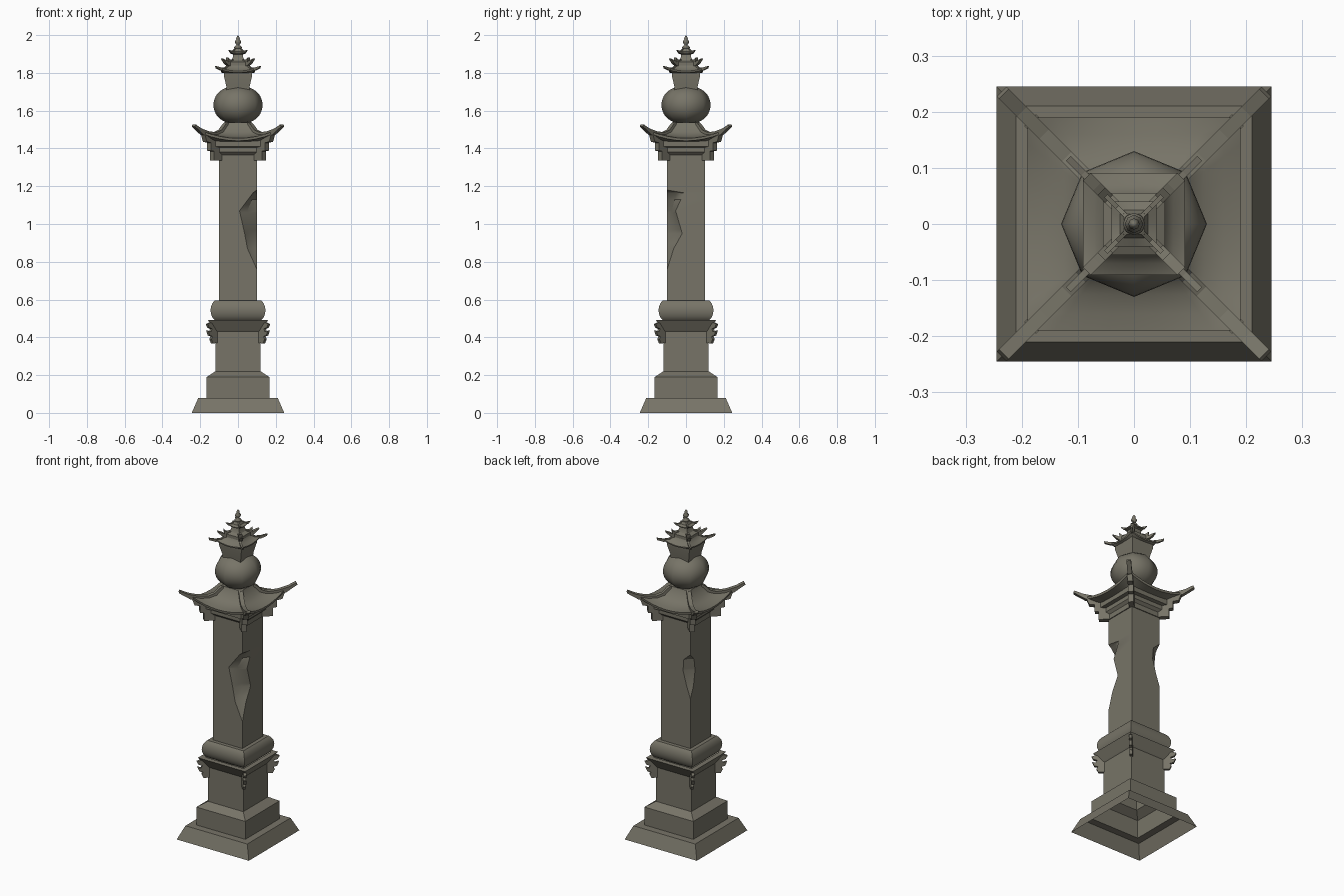
import bpy, bmesh, math

if "Cube" in bpy.data.objects:
    bpy.data.objects.remove(bpy.data.objects["Cube"])

stone = bpy.data.materials.new("weathered grey stone")
stone.diffuse_color = (0.185, 0.175, 0.137, 1)
stone.use_nodes = True
stone.node_tree.nodes["Principled BSDF"].inputs["Base Color"].default_value = stone.diffuse_color


def finish(name, bm, angle=30):
    bmesh.ops.remove_doubles(bm, verts=bm.verts, dist=0.0004)
    bmesh.ops.recalc_face_normals(bm, faces=bm.faces)
    me = bpy.data.meshes.new(name)
    bm.to_mesh(me)
    bm.free()
    me.materials.append(stone)
    ob = bpy.data.objects.new(name, me)
    bpy.context.collection.objects.link(ob)
    bpy.ops.object.select_all(action='DESELECT')
    ob.select_set(True)
    bpy.context.view_layer.objects.active = ob
    if angle:
        bpy.ops.object.shade_smooth_by_angle(angle=math.radians(angle))
    return ob


def loft(name, rings, cap_bottom=False, cap_top=False, angle=30):
    """Skin a stack of closed rings of points."""
    bm = bmesh.new()
    vs = [[bm.verts.new(p) for p in ring] for ring in rings]
    n = len(vs[0])
    for a, b in zip(vs, vs[1:]):
        for i in range(n):
            j = (i + 1) % n
            bm.faces.new((a[i], a[j], b[j], b[i]))
    if cap_bottom:
        bm.faces.new(vs[0][::-1])
    if cap_top:
        bm.faces.new(vs[-1])
    return finish(name, bm, angle)


def square(name, profile, **kw):
    """Square moulding from (half width, height) pairs."""
    return loft(name, [[(-r, -r, z), (r, -r, z), (r, r, z), (-r, r, z)]
                       for r, z in profile], **kw)


def turned(name, profile, sides=8, **kw):
    """Turned part with a vertex on each axis."""
    return loft(name, [[(r * math.cos(math.tau * i / sides),
                         r * math.sin(math.tau * i / sides), z)
                        for i in range(sides)] for r, z in profile],
                angle=60, **kw)


def roof(name, profile, n=8):
    """Square roof whose rings (half width, height, corner lift) curve up at the corners."""
    rings = []
    for r, z, lift in profile:
        ring = []
        for side in range(4):
            c, s = [(1, 0), (0, 1), (-1, 0), (0, -1)][side]
            for k in range(n):
                t = 2 * k / n - 1
                x, y = t * r, -r
                ring.append((c * x - s * y, s * x + c * y, z + lift * t * t))
        rings.append(ring)
    return loft(name, rings)


def corner_plates(name, outline, width):
    """Upright plates on the four diagonals; outline is (x of the corner, z)."""
    bm = bmesh.new()
    for q in range(4):
        a = math.pi / 4 + q * math.pi / 2
        c, s = math.cos(a), math.sin(a)
        sides = []
        for w in (-width / 2, width / 2):
            sides.append([bm.verts.new((c * r * 2 ** .5 - s * w,
                                        s * r * 2 ** .5 + c * w, z))
                          for r, z in outline])
        f, b = sides
        bm.faces.new(f)
        bm.faces.new(b[::-1])
        for i in range(len(f)):
            j = (i + 1) % len(f)
            bm.faces.new((f[j], f[i], b[i], b[j]))
    return finish(name, bm, 0)


# Stepped base, open underneath
square("base", [(.245, 0), (.21, .08), (.166, .08), (.166, .19), (.12, .22),
                (.12, .43), (.128, .44), (.153, .482), (.16, .492), (.13, .492)])
corner_plates("base_hooks", [(.11, .37), (.138, .368), (.146, .39), (.14, .405),
                             (.155, .41), (.163, .435), (.148, .43), (.143, .445),
                             (.158, .452), (.165, .47), (.15, .478), (.11, .46)], .016)

# Rounded cushion under the shaft
arc = [math.radians(-60 + 120 * i / 10) for i in range(11)]
square("cushion", [(.1 + .045 * math.cos(a), .543 + .052 * math.sin(a) / math.sin(math.pi / 3))
                   for a in arc] + [(.098, .595)], cap_bottom=True)

# Shaft with two broken corners: (height, cut on first face, cut on second face)
BIG = [(.76, 0, 0), (.87, .05, .035), (.95, .065, .08), (1.07, .092, .045),
       (1.165, .02, .09), (1.18, 0, 0)]
SMALL = [(.9, 0, 0), (.97, .025, .03), (1.06, .05, .045), (1.13, .045, .035), (1.17, 0, 0)]


def cut(table, z):
    for (z0, a0, b0), (z1, a1, b1) in zip(table, table[1:]):
        if z0 <= z <= z1:
            t = (z - z0) / (z1 - z0)
            return a0 + t * (a1 - a0), b0 + t * (b1 - b0)
    return 0, 0


H = .1
rings = []
for z in sorted({.595, 1.335} | {r[0] for r in BIG + SMALL}):
    (a, b), (c, d) = cut(BIG, z), cut(SMALL, z)
    rings.append([(-H, -H, z),
                  (H - a, -H, z), (H - a * .55, -H + b * .55, z), (H, -H + b, z),
                  (H, H, z),
                  (-H + c, H, z), (-H + c * .55, H - d * .55, z), (-H, H - d, z)])
loft("shaft", rings)

# Capital mouldings and corner brackets
square("capital", [(.1, 1.335), (.105, 1.335), (.105, 1.365), (.12, 1.38),
                   (.12, 1.405), (.14, 1.41), (.14, 1.445)])
corner_plates("capital_brackets", [(.09, 1.335), (.137, 1.335), (.137, 1.385), (.153, 1.388),
                                   (.153, 1.43), (.175, 1.435), (.185, 1.472), (.09, 1.46)], .03)

# Main roof with upturned ridges
roof("main_roof", [(.13, 1.435, 0), (.188, 1.44, .038), (.19, 1.454, .038), (.16, 1.458, .02),
                   (.125, 1.467, .008), (.095, 1.487, 0), (.07, 1.525, 0), (.065, 1.538, 0),
                   (0, 1.538, 0)])
corner_plates("main_ridges", [(.06, 1.54), (.075, 1.527), (.095, 1.498), (.12, 1.486),
                              (.16, 1.49), (.2, 1.505), (.232, 1.527), (.236, 1.515),
                              (.19, 1.472), (.13, 1.46), (.06, 1.5)], .025)

# Eight-sided ball
turned("ball", [(.13 * max(0, math.cos(a)) ** .8, 1.63 + .1 * math.sin(a))
                for a in [math.radians(-75 + 150 * i / 16) for i in range(17)]],
       cap_bottom=True, cap_top=True)

# Flared neck and small roof
square("neck", [(.06, 1.70), (.062, 1.73), (.075, 1.785), (.075, 1.805)], cap_top=True)
roof("small_roof", [(.07, 1.797, 0), (.09, 1.802, .015), (.091, 1.81, .015), (.07, 1.82, .005),
                    (.055, 1.837, 0), (.05, 1.85, 0), (0, 1.85, 0)])
corner_plates("small_ridges", [(.045, 1.85), (.07, 1.828), (.09, 1.828), (.117, 1.836),
                               (.115, 1.825), (.09, 1.812), (.045, 1.82)], .012)

# Crown: leaf spikes, stepped block and top eave
corner_plates("crown_leaves", [(.03, 1.835), (.055, 1.838), (.07, 1.852), (.084, 1.875),
                               (.066, 1.866), (.055, 1.858), (.058, 1.882), (.045, 1.868),
                               (.03, 1.872)], .02)
square("crown_block", [(.055, 1.84), (.055, 1.858), (.035, 1.868), (.028, 1.88),
                       (.025, 1.905)], cap_top=True)
roof("top_eave", [(.025, 1.898, 0), (.04, 1.9, .01), (.04, 1.905, .01), (.025, 1.914, 0),
                  (.018, 1.928, 0), (0, 1.93, 0)], 4)
corner_plates("top_ridges", [(.015, 1.93), (.03, 1.917), (.05, 1.922), (.04, 1.906),
                             (.015, 1.91)], .008)

# Finial
turned("finial", [(.012, 1.925), (.02, 1.932), (.02, 1.938), (.009, 1.946), (.009, 1.95),
                  (.016, 1.96), (.016, 1.968), (.008, 1.978), (.01, 1.984), (.006, 1.992),
                  (.0, 2.0)])
